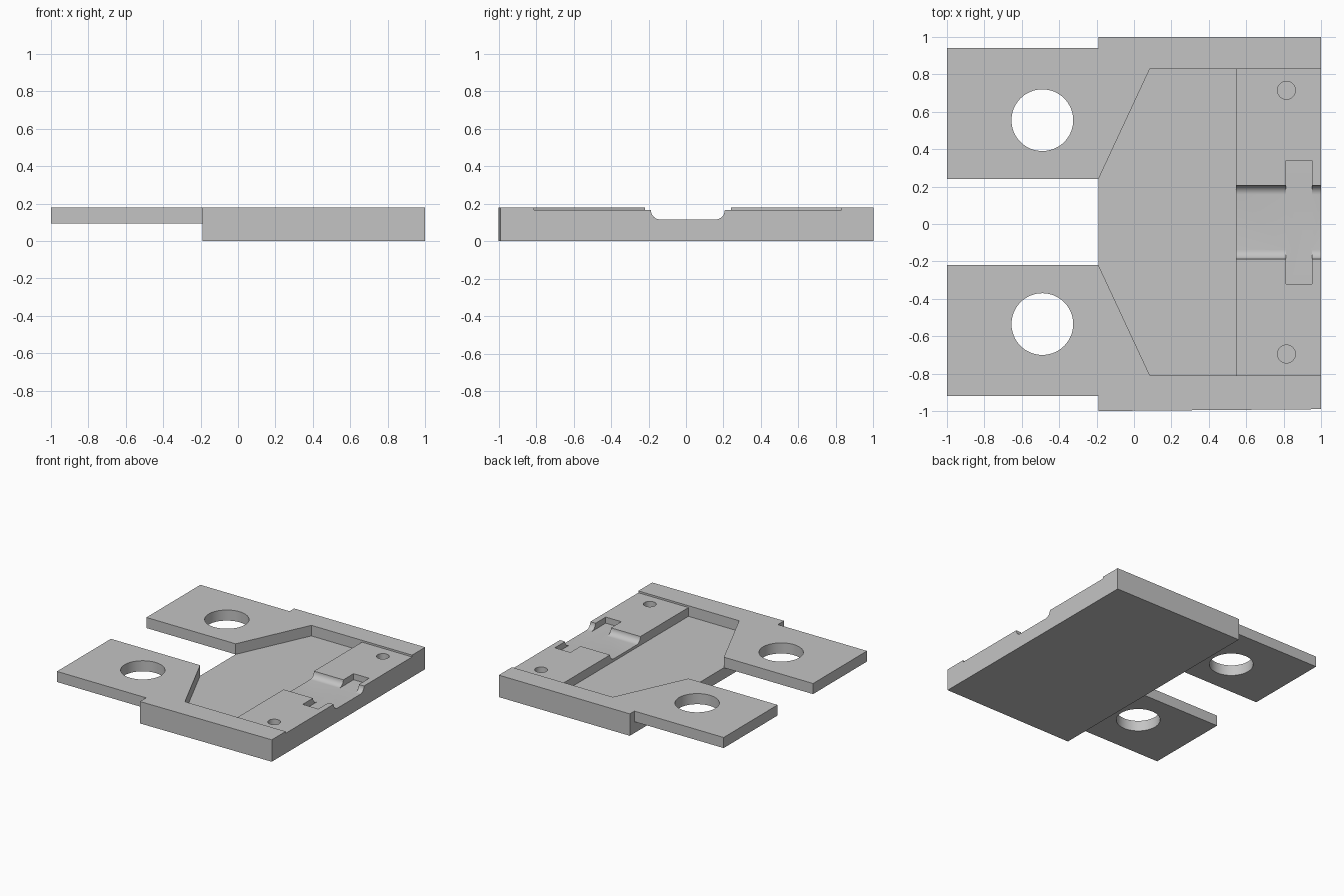
import bpy, bmesh
from math import cos, sin, pi, radians

cube = bpy.data.objects.get("Cube")
if cube:
    bpy.data.objects.remove(cube, do_unlink=True)

GREY = (0.55, 0.55, 0.55, 1.0)
metal = bpy.data.materials.new("plain grey")
metal.use_nodes = True
metal.diffuse_color = GREY
metal.node_tree.nodes["Principled BSDF"].inputs["Base Color"].default_value = GREY

FLOOR, LEDGE, TOP = 0.093, 0.165, 0.18   # pocket floor, raised pad, rim
CHANNEL = 0.115                          # channel and slot floor
MID = 0.01                               # symmetry line in y


def prism(name, outline, low, high, axis="z"):
    """Extrude an outline along z (points x, y) or along x (points y, z)."""
    place = (lambda a, b, t: (a, b, t)) if axis == "z" else (lambda a, b, t: (t, a, b))
    bm = bmesh.new()
    face = bm.faces.new([bm.verts.new(place(a, b, low)) for a, b in outline])
    grown = bmesh.ops.extrude_face_region(bm, geom=[face])["geom"]
    shift = place(0, 0, high - low)
    bmesh.ops.translate(bm, vec=shift, verts=[g for g in grown if isinstance(g, bmesh.types.BMVert)])
    bmesh.ops.recalc_face_normals(bm, faces=bm.faces)
    mesh = bpy.data.meshes.new(name)
    bm.to_mesh(mesh)
    bm.free()
    mesh.materials.append(metal)
    obj = bpy.data.objects.new(name, mesh)
    bpy.context.collection.objects.link(obj)
    return obj


def circle(x, y, r, n=64):
    return [(x + r * cos(2 * pi * i / n), y + r * sin(2 * pi * i / n)) for i in range(n)]


def box(x0, x1, y0, y1):
    return [(x0, y0), (x1, y0), (x1, y1), (x0, y1)]


def cut(obj, cutter):
    """Subtract the cutter, then remove it."""
    cutter.hide_render = True
    mod = obj.modifiers.new("cut", "BOOLEAN")
    mod.operation = "DIFFERENCE"
    mod.solver = "EXACT"
    mod.object = cutter
    graph = bpy.context.evaluated_depsgraph_get()
    mesh = bpy.data.meshes.new_from_object(obj.evaluated_get(graph))
    obj.modifiers.clear()
    obj.data = mesh
    bpy.data.objects.remove(cutter, do_unlink=True)


# Lower slab, whose top is the pocket floor
parts = [prism("base_slab", [(-0.19, -1), (1, -0.99), (1, 1), (-0.19, 1)], 0, FLOOR)]

# Rim halves: mounting tab, slanted pocket wall and side rail in one piece
for name, side, outer in (("back_rim", 1, (0.99, 0.99)), ("front_rim", -1, (1.0, 1.01))):
    half = [(-1, 0.23), (-0.19, 0.23), (0.085, 0.82), (1, 0.82), (1, outer[0]),
            (-0.19, outer[1]), (-0.19, 0.93), (-1, 0.93)]
    rim = prism(name, [(x, MID + side * y) for x, y in half], FLOOR, TOP)
    cut(rim, prism("tab_hole", circle(-0.49, MID + side * 0.545, 0.165), 0, 0.3))
    parts.append(rim)

# Raised pad with a round-cornered channel running along x
R, WIDE = 0.05, 0.197
right_side = [(WIDE, LEDGE)]
for i in range(9):
    a = i * pi / 16
    right_side.append((WIDE - R + R * cos(a), CHANNEL + R - R * sin(a)))
right_side = [(0.82, FLOOR), (0.82, LEDGE)] + right_side[1:]
section = [(MID + y, z) for y, z in right_side]
section += [(MID - y, z) for y, z in reversed(right_side)]
pad = prism("raised_pad", section, 0.545, 1, "x")

# Cross slot and two blind pin holes in the pad
cut(pad, prism("cross_slot", box(0.812, 0.953, MID - 0.33, MID + 0.33), CHANNEL, 0.3))
for side in (1, -1):
    cut(pad, prism("pin_hole", circle(0.815, MID + side * 0.705, 0.048, 32), CHANNEL, 0.3))
parts.append(pad)

# Smooth the round walls, keep the edges sharp
bpy.ops.object.select_all(action="DESELECT")
for obj in parts:
    obj.select_set(True)
    bpy.context.view_layer.objects.active = obj
bpy.ops.object.shade_smooth_by_angle(angle=radians(30))
